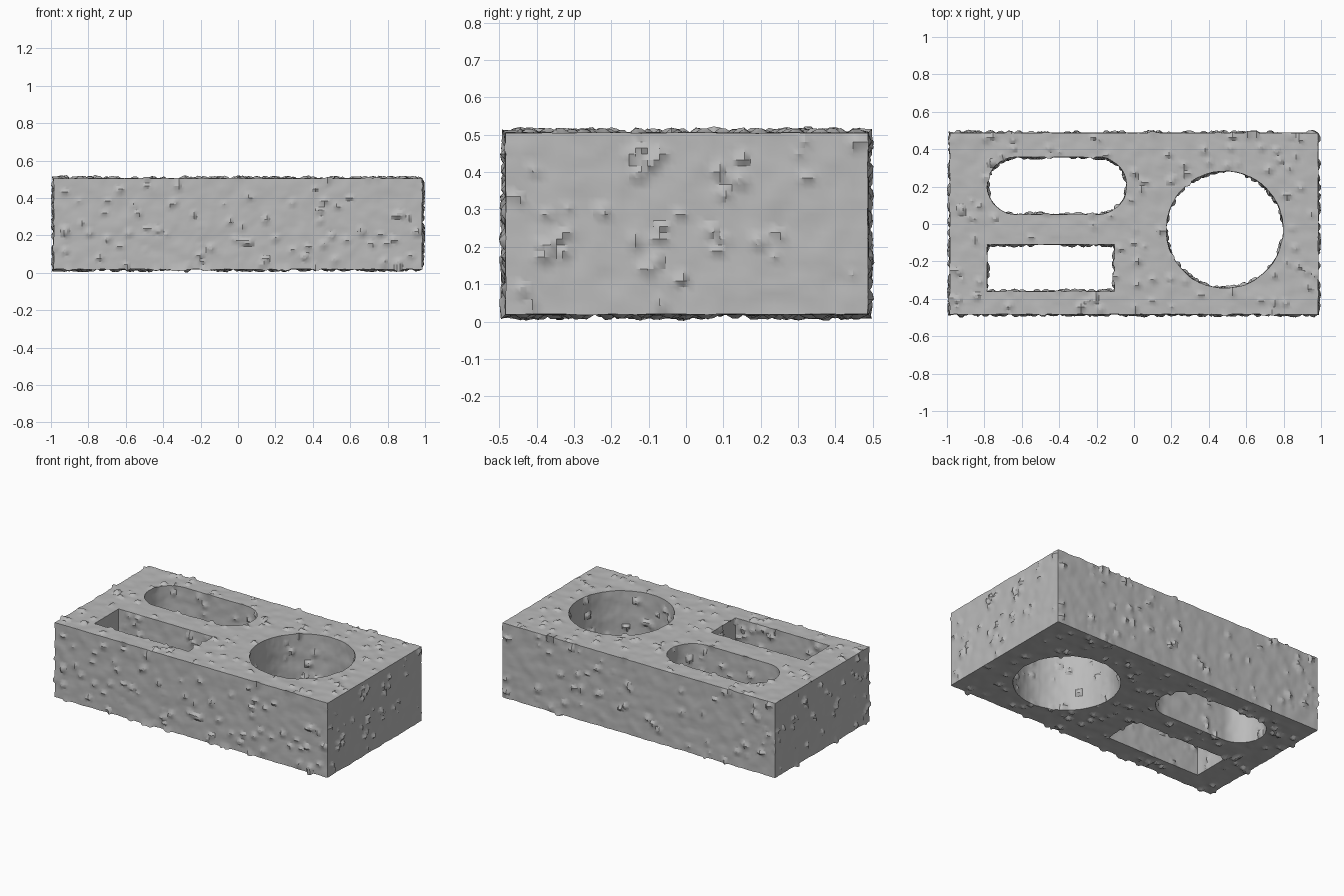
import bpy, bmesh, math
from mathutils import Vector, noise

cube = bpy.data.objects.get("Cube")
if cube:
    bpy.data.objects.remove(cube, do_unlink=True)

concrete = bpy.data.materials.new("concrete grey")
concrete.use_nodes = True
colour = (0.5, 0.5, 0.5, 1)
concrete.diffuse_color = colour
concrete.node_tree.nodes["Principled BSDF"].inputs["Base Color"].default_value = colour


def prism(name, outline, z0, z1):
    """Extrude a flat outline between two heights."""
    bm = bmesh.new()
    face = bm.faces.new([bm.verts.new((x, y, z0)) for x, y in outline])
    made = bmesh.ops.extrude_face_region(bm, geom=[face])["geom"]
    top = [v for v in made if isinstance(v, bmesh.types.BMVert)]
    bmesh.ops.translate(bm, verts=top, vec=(0, 0, z1 - z0))
    bmesh.ops.recalc_face_normals(bm, faces=bm.faces)
    mesh = bpy.data.meshes.new(name)
    bm.to_mesh(mesh)
    bm.free()
    obj = bpy.data.objects.new(name, mesh)
    bpy.context.collection.objects.link(obj)
    return obj


def rectangle(x0, x1, y0, y1):
    return [(x0, y0), (x1, y0), (x1, y1), (x0, y1)]


def capsule(x0, x1, cy, r, steps=24):
    """Stadium outline; a circle when x0 equals x1."""
    pts = []
    for cx, start in ((x1, -math.pi / 2), (x0, math.pi / 2)):
        for i in range(steps):
            a = start + math.pi * (i + 0.5) / steps
            pts.append((cx + r * math.cos(a), cy + r * math.sin(a)))
    return pts


# Block with three through holes
block = prism("concrete_block", rectangle(-0.985, 0.985, -0.483, 0.487), 0.019, 0.505)
holes = {
    "slot_cutter": capsule(-0.632, -0.192, 0.205, 0.153),
    "rectangle_cutter": rectangle(-0.785, -0.105, -0.36, -0.11),
    "round_cutter": capsule(0.485, 0.485, -0.03, 0.313),
}
cutters = []
for name, outline in holes.items():
    cutter = prism(name, outline, -0.3, 0.8)
    cutter.hide_render = True
    cutters.append(cutter)
    cut = block.modifiers.new(name, "BOOLEAN")
    cut.operation = "DIFFERENCE"
    cut.solver = "EXACT"
    cut.object = cutter

# Even, dense surface that keeps the crisp edges
grid = block.modifiers.new("grid", "REMESH")
grid.mode = "SHARP"
grid.octree_depth = 7
grid.scale = 0.95
grid.use_remove_disconnected = False
bpy.context.view_layer.update()
evaluated = block.evaluated_get(bpy.context.evaluated_depsgraph_get())
rough = bpy.data.meshes.new_from_object(evaluated)
block.modifiers.clear()
block.data = rough
for cutter in cutters:
    bpy.data.objects.remove(cutter, do_unlink=True)


def roughness(p):
    """Gentle waves with sparse, faceted grit."""
    height = 0.004 * noise.noise(p * 14) + 0.002 * noise.noise(p * 40)
    distances, centres = noise.voronoi(p * 21)
    c = centres[0]
    if noise.cell(c * 7.3 + Vector((3.1, 5.7, 1.3))) > 0.55 and distances[0] < 0.42:
        height += 0.016 * (1 - distances[0]) + 0.004 * noise.noise(c * 5)
    return height


# Push the surface in and out along its normals
bm = bmesh.new()
bm.from_mesh(rough)
bmesh.ops.recalc_face_normals(bm, faces=bm.faces)
bm.normal_update()
moves = [(v, v.normal * roughness(v.co)) for v in bm.verts]
for v, move in moves:
    v.co += move
    v.co.x = max(-1, min(1, v.co.x))
    v.co.z = max(0, v.co.z)
bm.to_mesh(rough)
bm.free()

rough.materials.clear()
rough.materials.append(concrete)
bpy.ops.object.select_all(action="DESELECT")
block.select_set(True)
bpy.context.view_layer.objects.active = block
bpy.ops.object.shade_smooth_by_angle(angle=math.radians(30))
